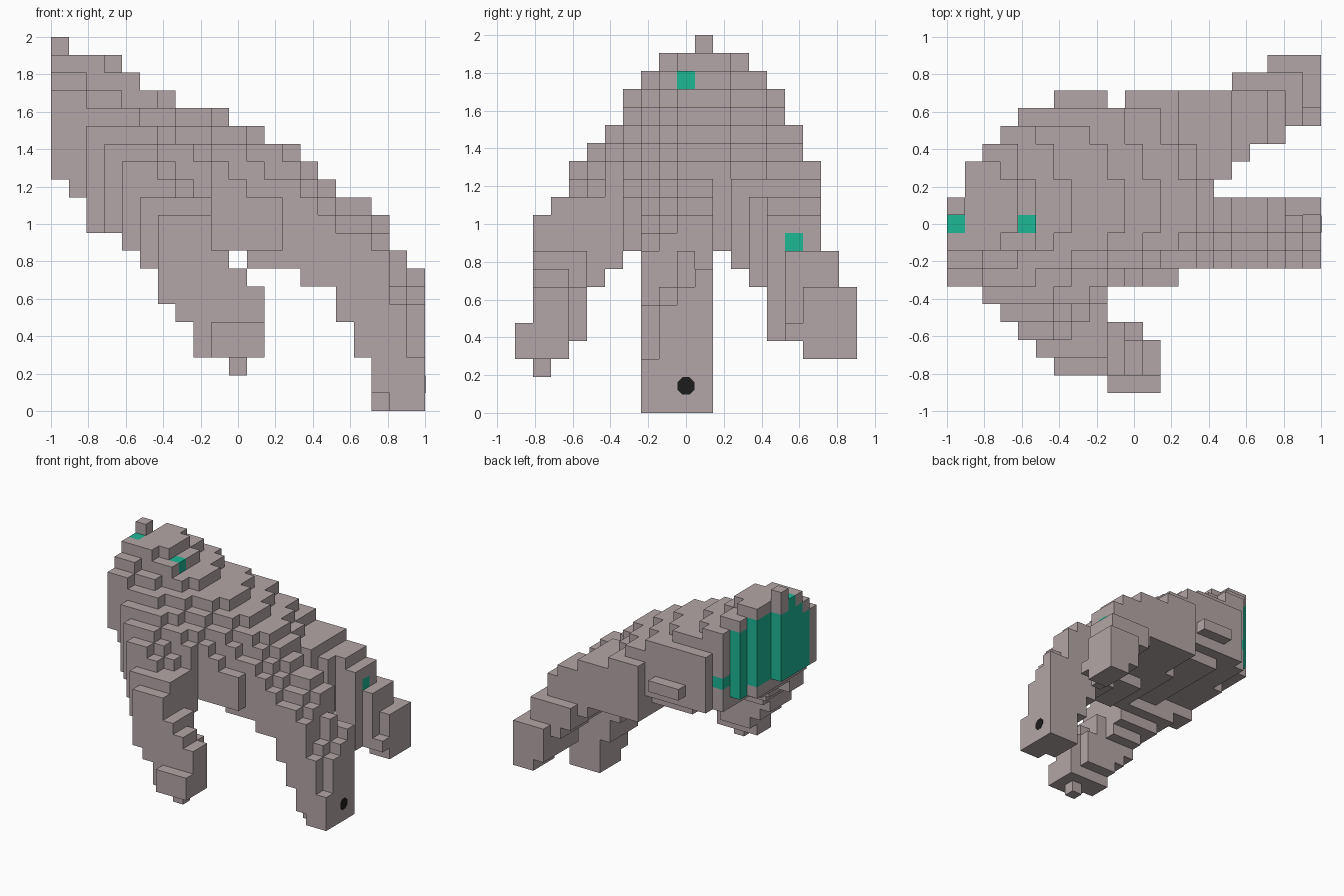
import bpy, bmesh, math

old = bpy.data.objects.get("Cube")
if old:
    bpy.data.objects.remove(old, do_unlink=True)

S = 2 / 21  # edge of one block


def material(name, rgb):
    m = bpy.data.materials.new(name)
    m.use_nodes = True
    m.diffuse_color = (*rgb, 1)
    m.node_tree.nodes["Principled BSDF"].inputs["Base Color"].default_value = (*rgb, 1)
    return m


grey = material("warm_grey", (0.455, 0.38, 0.385))
teal = material("teal", (0.012, 0.48, 0.305))
black = material("black", (0.012, 0.012, 0.012))

# Outline limits in blocks: height per x, depth per x, depth per z
TOP = [21, 20, 20, 20, 19, 18, 18, 17, 17, 17, 16, 16, 15, 15, 14, 13, 12, 12, 11, 9, 8]
LOW = [13, 12, 10, 10, 9, 8, 6, 5, 3, 3, 2, 3, 8, 8, 7, 7, 5, 3, 0, 0, 0]
Y_MIN = [6, 6, 5, 4, 3, 2, 1, 1, 1, 0, 0, 0, 6] + [7] * 8
Y_MAX = [10, 12, 13, 14, 15, 15, 16, 16, 16, 15] + [16] * 6 + [17, 17, 18, 18, 18]
SIDE_MIN = [7, 7, 1, 0, 0, 1, 1, 1, 1, 1, 1, 2, 3, 3, 4, 5, 6, 6, 7, 8, 10]
SIDE_MAX = [10] * 3 + [18] * 4 + [17] * 2 + [16] * 5 + [15, 15, 14, 14, 13, 12, 10]

owner = {}  # block -> part name


def fill(part, xs, ys, zs):
    """Claim the free blocks of a box that lie inside the outline."""
    for i in range(xs[0], xs[1] + 1):
        for j in range(ys[0], ys[1] + 1):
            for k in range(zs[0], zs[1] + 1):
                if (LOW[i] <= k < TOP[i] and Y_MIN[i] <= j <= Y_MAX[i]
                        and SIDE_MIN[k] <= j <= SIDE_MAX[k]):
                    owner.setdefault((i, j, k), part)


# Body: sloping dome whose terraces step back towards both sides
UNDER = [13, 12, 11, 11, 11, 11, 10, 10, 10] + [9] * 6
SHIFT = {3: 9, 4: 8, 5: 6, 6: 5, 7: 3, 8: 1, 12: 1, 13: 1, 14: 2, 15: 2, 16: 2}
RISE = {13: 10, 14: 10, 15: 11}
for i in range(15):
    for j in range(3 if i < 9 else 6, 17):
        top = TOP[i + SHIFT.get(j, 0)]
        under = max(UNDER[i], RISE.get(j, 0)) if i < 10 else 9
        if i == 2 and j > 10:  # raised rim beside the cut end
            under = 12
        if j == 16 and i < 10:  # small ledge on the back wall
            under, top = 12, 13
        fill("body", (i, i), (j, j), (under, top - 1))
fill("body", (4, 4), (8, 8), (18, 18))

# Front leg: level, x range, y range
for k, a, b, c, d in [(2, 10, 10, 1, 1), (3, 8, 11, 0, 2), (4, 8, 10, 0, 3),
                      (4, 11, 11, 0, 2), (5, 7, 10, 1, 3), (5, 11, 11, 1, 2),
                      (6, 6, 10, 1, 3), (6, 11, 11, 1, 2), (7, 6, 10, 1, 2),
                      (7, 6, 9, 3, 3), (7, 6, 8, 4, 4), (8, 5, 9, 1, 3), (8, 5, 8, 4, 5),
                      (9, 4, 8, 1, 6), (10, 2, 8, 1, 6), (11, 2, 8, 2, 6)]:
    fill("front_leg", (a, b), (c, d), (k, k))

# Middle leg: one slice per x, lower on the front edge
for i in range(11, 19):
    for j, drop in zip(range(7, 11), (2, 1, 0, 0)):
        low = 1 if (i, j) == (18, 7) else LOW[i]
        fill("middle_leg", (i, i), (j, j), (max(low, 8 * (i == 11)), TOP[i] - drop - 1))
for i, tops in ((19, (6, 7, 9, 8)), (20, (3, 6, 7, 8))):
    for j, top in enumerate(tops):
        fill("middle_leg", (i, i), (7 + j, 7 + j), (0, top - 1))

# Back leg: x, y range, z range
for i, a, b, c, d in [(13, 11, 16, 9, 11), (14, 11, 16, 9, 12), (15, 12, 16, 8, 12),
                      (16, 13, 17, 7, 11), (17, 14, 17, 6, 11), (18, 14, 18, 4, 10),
                      (19, 15, 15, 4, 8), (19, 16, 17, 3, 8), (19, 18, 18, 3, 6),
                      (20, 15, 15, 4, 4), (20, 16, 18, 3, 6)]:
    fill("back_leg", (i, i), (a, b), (c, d))


def is_teal(i, j, k):
    """Cut end of the body below its top rim, and a few single blocks."""
    if i <= 2 and j >= 7 and 13 <= k <= 18 - (i == 2):
        return (i, j, k + 1) in owner
    return (i, j, k) in {(0, 9, 19), (4, 9, 18), (18, 15, 9), (3, 14, 13),
                         (2, 13, 12), (2, 11, 12)}


# Exposed sides of the blocks, joined into flat faces
def build(part):
    bm = bmesh.new()
    verts = {}

    def vert(p):
        if p not in verts:
            verts[p] = bm.verts.new((-1 + p[0] * S, (p[1] - 9.5) * S, p[2] * S))
        return verts[p]

    for cell, name in owner.items():
        if name != part:
            continue
        for axis in range(3):
            u, v = (axis + 1) % 3, (axis + 2) % 3
            for step in (0, 1):
                near = list(cell)
                near[axis] += 2 * step - 1
                if tuple(near) in owner:
                    continue
                ring = []
                for du, dv in ((0, 0), (1, 0), (1, 1), (0, 1)):
                    p = list(cell)
                    p[axis] += step
                    p[u] += du
                    p[v] += dv
                    ring.append(vert(tuple(p)))
                f = bm.faces.new(ring if step else ring[::-1])
                f.material_index = int(is_teal(*cell))
    bmesh.ops.dissolve_limit(bm, angle_limit=0.01, verts=bm.verts[:], edges=bm.edges[:],
                             delimit={'MATERIAL', 'NORMAL'})
    mesh = bpy.data.meshes.new(part)
    bm.to_mesh(mesh)
    bm.free()
    mesh.materials.append(grey)
    mesh.materials.append(teal)
    bpy.context.collection.objects.link(bpy.data.objects.new(part, mesh))


for part in ("body", "front_leg", "middle_leg", "back_leg"):
    build(part)

# Black spot on the middle foot
bpy.ops.mesh.primitive_cylinder_add(vertices=8, radius=0.05, depth=0.006,
                                    location=(0.999, 0, 1.5 * S))
spot = bpy.context.object
spot.name = "foot_spot"
spot.rotation_mode = 'ZYX'  # turn the octagon flat side down, then tip it forward
spot.rotation_euler = (0, math.pi / 2, math.pi / 8)
spot.data.materials.append(black)
